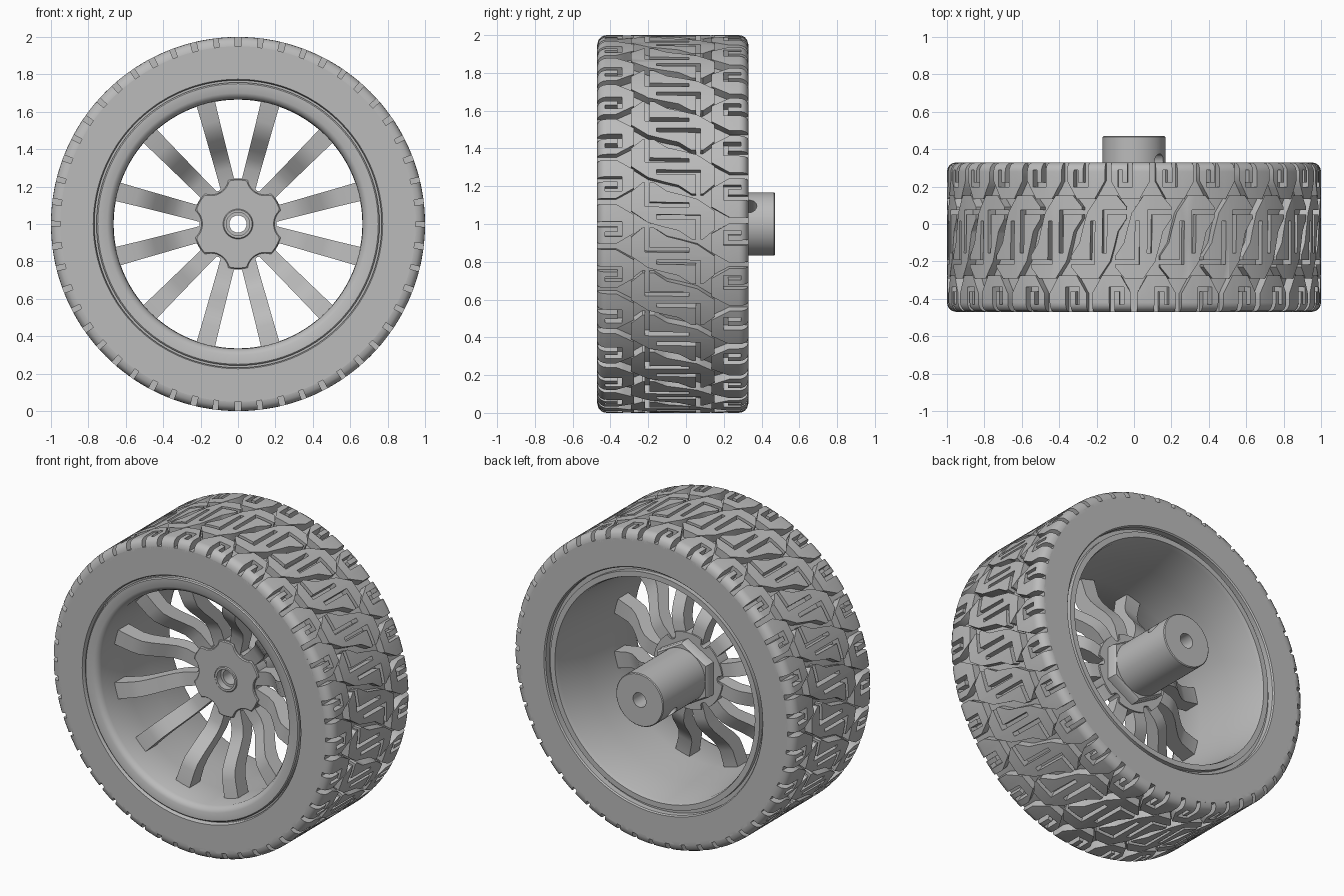
import bpy, bmesh, math
from mathutils import Matrix, Vector

if "Cube" in bpy.data.objects:
    bpy.data.objects.remove(bpy.data.objects["Cube"], do_unlink=True)

grey = bpy.data.materials.new("plain grey")
grey.use_nodes = True
grey.diffuse_color = (0.5, 0.5, 0.5, 1)
grey.node_tree.nodes["Principled BSDF"].inputs["Base Color"].default_value = (0.5, 0.5, 0.5, 1)

FRONT, BACK = -0.47, 0.33
BLOCKS = 26
PITCH = math.tau / BLOCKS


def polar(angle, r, y):
    """Point around the wheel axis; angle zero is straight up."""
    return Vector((r * math.sin(angle), y, 1 + r * math.cos(angle)))


def finish(name, bm, smooth=35):
    bmesh.ops.recalc_face_normals(bm, faces=bm.faces)
    mesh = bpy.data.meshes.new(name)
    bm.to_mesh(mesh)
    bm.free()
    mesh.materials.append(grey)
    ob = bpy.data.objects.new(name, mesh)
    bpy.context.collection.objects.link(ob)
    if smooth:
        bpy.ops.object.select_all(action='DESELECT')
        ob.select_set(True)
        bpy.context.view_layer.objects.active = ob
        bpy.ops.object.shade_smooth_by_angle(angle=math.radians(smooth))
    return ob


def lathe(name, profile, n=96):
    """Revolve a closed (radius, y) profile; a radius may depend on the angle."""
    bm = bmesh.new()
    rings = []
    for k in range(n):
        a = math.tau * k / n
        rings.append([bm.verts.new(polar(a, r(a) if callable(r) else r, y)) for r, y in profile])
    m = len(profile)
    for k in range(n):
        p, q = rings[k], rings[(k + 1) % n]
        for i in range(m):
            j = (i + 1) % m
            bm.faces.new((p[i], p[j], q[j], q[i]))
    return finish(name, bm)


# Tyre carcass and rim
lathe("tyre_body", [(0.768, -0.46), (0.774, FRONT), (0.95, FRONT), (0.95, BACK),
                    (0.775, BACK), (0.768, 0.322)], 156)
lathe("rim", [(0.757, -0.44), (0.757, -0.462), (0.75, -0.468), (0.70, -0.466), (0.68, -0.455),
              (0.667, -0.43), (0.665, -0.2), (0.68, 0.05), (0.70, 0.29), (0.708, 0.315),
              (0.742, 0.315), (0.742, 0.285), (0.775, 0.285), (0.775, -0.44)])


# Tread blocks, drawn flat as (around, across) and wrapped on the tyre
def tread_radius(y):
    edge = max(0, 0.05 - min(y - FRONT, BACK - y))
    return 0.95 + math.sqrt(max(0, 0.05 ** 2 - edge ** 2))


def tread_row(name, outline, phase, y0, flip=1):
    flat = bmesh.new()
    flat.faces.new([flat.verts.new((u, w, 0)) for u, w in outline])
    cuts = [((i * 0.04, 0, 0), (1, 0, 0)) for i in range(-3, 4)]
    cuts += [((0, w, 0), (0, 1, 0)) for w in (0.006, 0.018, 0.034, 0.05)]
    for co, no in cuts:
        bmesh.ops.bisect_plane(flat, geom=flat.verts[:] + flat.edges[:] + flat.faces[:],
                               plane_co=co, plane_no=no)
    bmesh.ops.triangulate(flat, faces=flat.faces[:])
    grown = bmesh.ops.extrude_face_region(flat, geom=flat.faces[:])["geom"]
    for v in grown:
        if isinstance(v, bmesh.types.BMVert):
            v.co.z = 1
    flat.verts.index_update()
    bm = bmesh.new()
    for k in range(BLOCKS):
        new = []
        for v in flat.verts:
            y = y0 + flip * v.co.y
            r = tread_radius(y) if v.co.z > 0.5 else 0.93
            new.append(bm.verts.new(polar(flip * v.co.x + (k + phase) * PITCH, r, y)))
        for f in flat.faces:
            bm.faces.new([new[v.index] for v in f.verts])
    flat.free()
    finish(name, bm, 30)


shoulder = [(-0.105, 0), (-0.105, 0.10), (-0.05, 0.195), (0.05, 0.195), (0.105, 0.10), (0.105, 0),
            (0.015, 0), (0.015, 0.108), (0.043, 0.108), (0.043, 0.04), (0.067, 0.04),
            (0.067, 0.132), (-0.012, 0.132), (-0.012, 0)]
half = [(-0.088, 0.04), (-0.063, 0.13), (0.0, 0.222), (0.1, 0.222), (0.152, 0.16), (0.152, 0.146),
        (0.022, 0.146), (0.02, -0.085), (0.043, -0.085), (0.047, 0.122), (0.152, 0.122),
        (0.152, 0.10), (0.105, 0.03)]
tread_row("front_shoulder_blocks", shoulder, 0.5, FRONT)
tread_row("back_shoulder_blocks", shoulder, -0.08, BACK, -1)
tread_row("centre_tread_blocks", half + [(-u, -w) for u, w in half], 0.21, (FRONT + BACK) / 2)


# Hub with six scallops between paired spokes
def scalloped(radius, centre, cut):
    def r(a):
        d = (a % (math.pi / 3)) - math.pi / 6
        s = centre * math.sin(d)
        if abs(s) >= cut:
            return radius
        return min(radius, centre * math.cos(d) - math.sqrt(cut ** 2 - s ** 2))
    return r


def hexagon(flat_radius):
    return lambda a: flat_radius / math.cos((a % (math.pi / 3)) - math.pi / 6)


gap = scalloped(0.243, 0.235, 0.03)
lathe("hub", [(0.08, -0.105), (gap, -0.105), (gap, -0.02), (0.08, -0.02)], 144)
star, star_top = scalloped(0.24, 0.29, 0.095), scalloped(0.235, 0.29, 0.10)
lathe("hub_face", [(0.08, -0.122), (star_top, -0.122), (star, -0.116), (star, -0.1), (0.08, -0.1)], 144)
lathe("hub_nut", [(0.08, -0.03), (hexagon(0.18), -0.03), (hexagon(0.18), 0.03),
                  (hexagon(0.17), 0.045), (0.08, 0.045)], 60)

# Axle sleeve with a bore and a cross hole
axle = lathe("axle_sleeve", [(0.046, -0.085), (0.062, -0.085), (0.062, -0.127), (0.075, -0.127),
                             (0.085, -0.11), (0.168, -0.1), (0.168, 0.465), (0.163, 0.47),
                             (0.046, 0.47)], 64)
bm = bmesh.new()
bmesh.ops.create_cone(bm, cap_ends=True, segments=24, radius1=0.04, radius2=0.04, depth=0.6)
tilt = Matrix.Rotation(math.radians(55), 4, 'Y')
bmesh.ops.transform(bm, matrix=Matrix.Translation((0, 0.335, 1)) @ tilt, verts=bm.verts)
drill = finish("cross_hole_cutter", bm, 0)
drill.hide_render = True
drill.hide_set(True)
cut = axle.modifiers.new("cross hole", 'BOOLEAN')
cut.operation = 'DIFFERENCE'
cut.object = drill

# Twelve dished spokes: (radius, front y, back y, half width)
stations = [(0.19, -0.108, -0.03, 0.042), (0.30, -0.118, -0.03, 0.043), (0.35, -0.14, -0.045, 0.044),
            (0.40, -0.185, -0.08, 0.045), (0.46, -0.245, -0.135, 0.046), (0.51, -0.285, -0.175, 0.047),
            (0.56, -0.30, -0.20, 0.048), (0.675, -0.315, -0.21, 0.051)]
for n in range(12):
    turn = Matrix.Translation((0, 0, 1)) @ Matrix.Rotation(math.radians(15 + 30 * n), 4, 'Y')
    bm = bmesh.new()
    loops = []
    for r, f, b, w in stations:
        section = [(-w, b), (-w, f), (w, f), (w, b)]
        loops.append([bm.verts.new(turn @ Vector((x, y, r))) for x, y in section])
    for p, q in zip(loops, loops[1:]):
        for i in range(4):
            j = (i + 1) % 4
            bm.faces.new((p[i], p[j], q[j], q[i]))
    bm.faces.new(loops[0])
    bm.faces.new(loops[-1])
    finish(f"spoke_{n + 1}", bm, 30)
